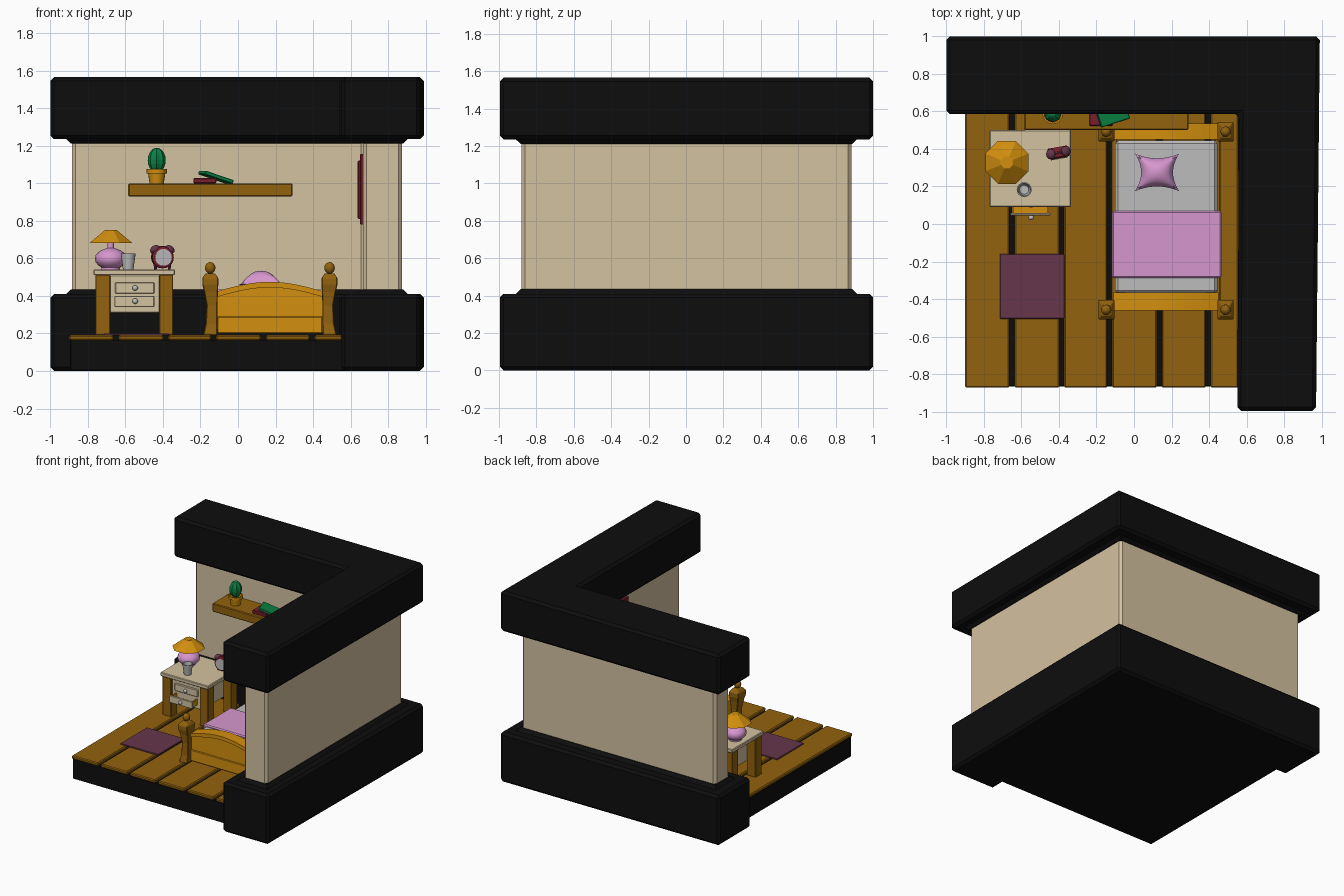
import bpy, bmesh, math
from mathutils import Vector

if "Cube" in bpy.data.objects:
    bpy.data.objects.remove(bpy.data.objects["Cube"])


def material(name, r, g, b):
    m = bpy.data.materials.new(name)
    m.diffuse_color = [(c / 255 / 12.92 if c < 11 else ((c / 255 + 0.055) / 1.055) ** 2.4)
                       for c in (r, g, b)] + [1]
    m.use_nodes = True
    m.node_tree.nodes["Principled BSDF"].inputs["Base Color"].default_value = m.diffuse_color
    return m


BLACK = material("black", 13, 13, 13)
BEIGE = material("beige", 212, 194, 160)
BROWN = material("brown wood", 146, 98, 14)
AMBER = material("amber", 210, 143, 14)
PINK = material("pink", 214, 150, 206)
PURPLE = material("dark purple", 102, 54, 76)
GREY = material("light grey", 188, 188, 188)
RED = material("dark red", 122, 30, 42)
GREEN = material("green", 10, 130, 68)


def finish(name, bm, mat, bevel=0, loc=(0, 0, 0), rot=(0, 0, 0), smooth=False):
    bmesh.ops.remove_doubles(bm, verts=bm.verts, dist=1e-5)
    bmesh.ops.recalc_face_normals(bm, faces=bm.faces)
    me = bpy.data.meshes.new(name)
    bm.to_mesh(me)
    bm.free()
    me.materials.append(mat)
    ob = bpy.data.objects.new(name, me)
    bpy.context.collection.objects.link(ob)
    ob.location = loc
    ob.rotation_euler = [math.radians(a) for a in rot]
    if bevel:
        b = ob.modifiers.new("bevel", "BEVEL")
        b.width, b.segments = bevel, 1
    if smooth:
        bpy.ops.object.select_all(action='DESELECT')
        ob.select_set(True)
        bpy.context.view_layer.objects.active = ob
        bpy.ops.object.shade_smooth_by_angle(angle=math.radians(40))
    return ob


def loft(name, rings, mat, caps=True, **kw):
    """Skin a list of closed point rings."""
    bm = bmesh.new()
    rows = [[bm.verts.new(p) for p in ring] for ring in rings]
    n = len(rows[0])
    for a, b in zip(rows, rows[1:]):
        for i in range(n):
            bm.faces.new((a[i], a[(i + 1) % n], b[(i + 1) % n], b[i]))
    if caps:
        for row in (rows[0], rows[-1]):
            if (row[0].co - row[1].co).length > 1e-4:
                bm.faces.new(row)
    return finish(name, bm, mat, **kw)


def box(name, x0, x1, y0, y1, z0, z1, mat, bevel=0.004, rot=(0, 0, 0)):
    c = Vector(((x0 + x1) / 2, (y0 + y1) / 2, (z0 + z1) / 2))
    h = Vector((x1, y1, z1)) - c
    rings = [[(sx * h.x, sy * h.y, s * h.z) for sx, sy in ((-1, -1), (1, -1), (1, 1), (-1, 1))]
             for s in (-1, 1)]
    return loft(name, rings, mat, bevel=bevel, loc=c, rot=rot)


def lathe(name, profile, mat, loc, sides=16, phase=0, rib=1, smooth=True, **kw):
    rings = []
    for r, z in profile:
        rings.append([(r * (rib if i % 2 else 1) * math.cos(2 * math.pi * (i + phase) / sides),
                       r * (rib if i % 2 else 1) * math.sin(2 * math.pi * (i + phase) / sides), z)
                      for i in range(sides)])
    return loft(name, rings, mat, loc=loc, smooth=smooth, **kw)


def ball(rx, rz, n=8):
    return [(rx * math.sin(math.pi * i / n), -rz * math.cos(math.pi * i / n)) for i in range(n + 1)]


def corner_block(name, inset, z0, z1, mat, bevel, taper=0, skew=0.0):
    """L-shaped block running along the back and the right side."""
    def ring(d, z):
        return [(-1 + d, 1 - d, z), (-1 + d, 0.585 + d, z), (0.56 + d, 0.585 + d, z),
                (0.55 + d, -0.995 + d, z), (0.99 - d - skew, -0.995 + d, z), (0.99 - d, 1 - d, z)]
    return loft(name, [ring(inset, z0), ring(inset + taper, z1)], mat, bevel=bevel)


# Wall, heavy base and cornice with thin sloped trims
corner_block("wall_base", 0, 0, 0.41, BLACK, 0.02, skew=0.02)
corner_block("wall_cornice", 0, 1.235, 1.565, BLACK, 0.02, skew=0.02)
corner_block("walls", 0.115, 0.38, 1.26, BEIGE, 0.02)
corner_block("base_trim", 0.075, 0.40, 0.435, BLACK, 0, 0.035)
corner_block("cornice_trim", 0.11, 1.212, 1.245, BLACK, 0, -0.035)

# Floor slab and planks
box("floor_slab", -0.895, 0.6, -0.865, 0.65, 0, 0.165, BLACK)
cuts = [-0.9, -0.65, -0.385, -0.13, 0.135, 0.395, 0.57]
for i, (a, b) in enumerate(zip(cuts, cuts[1:])):
    box(f"floor_plank_{i}", a + (0.013 if i else 0), b - 0.013, -0.872, 0.6, 0.163, 0.191, BROWN, 0.007)
box("rug", -0.715, -0.37, -0.505, -0.16, 0.188, 0.2, PURPLE, 0.003)

# Bed posts with ball finials
sections = [(0.19, 0.355, 0.282, 0.045), (0.25, 0.342, 0.28, 0.034), (0.35, 0.337, 0.28, 0.033),
            (0.42, 0.35, 0.277, 0.042), (0.46, 0.36, 0.275, 0.052), (0.495, 0.36, 0.275, 0.052),
            (0.52, 0.343, 0.292, 0.03)]
for sx, side in ((-1, "left"), (1, "right")):
    for yc, end in ((-0.457, "front"), (0.492, "back")):
        rings = [[(0.17 + sx * a, yc - h, z), (0.17 + sx * b, yc - h, z),
                  (0.17 + sx * b, yc + h, z), (0.17 + sx * a, yc + h, z)]
                 for z, a, b, h in sections]
        loft(f"bed_post_{end}_{side}", rings, BROWN, bevel=0.004)
        lathe(f"bed_finial_{end}_{side}", ball(0.028, 0.031), BROWN,
              (0.17 + sx * 0.318, yc, 0.549), 12)


# Arched headboard and footboard: panel, lower board and curved top rail
def arch(name, y0, y1, lo, hi, flat_bottom, mat):
    xs = [-0.11 + 0.56 * i / 12 for i in range(13)]
    rise = [0.05 * math.sin(math.pi * i / 12) for i in range(13)]
    pts = [(x, hi + r) for x, r in zip(xs, rise)]
    if flat_bottom:
        pts += [(xs[-1], lo), (xs[0], lo)]
    else:
        pts += [(x, lo + r) for x, r in zip(xs[::-1], rise[::-1])]
    loft(name, [[(x, y, z) for x, z in pts] for y in (y0, y1)], mat)


for end, y0, y1 in (("footboard", -0.46, -0.365), ("headboard", 0.45, 0.535)):
    arch(end + "_panel", y0 + 0.015, y1 - 0.015, 0.2, 0.41, True, AMBER)
    arch(end + "_top_rail", y0, y1, 0.395, 0.425, False, AMBER)
    box(end + "_lower_board", -0.11, 0.45, y0 + 0.005, y1 - 0.005, 0.2, 0.29, AMBER)

# Side rails, mattress, blanket
box("bed_rail_left", -0.12, -0.09, -0.42, 0.46, 0.22, 0.3, BROWN)
box("bed_rail_right", 0.43, 0.46, -0.42, 0.46, 0.22, 0.3, BROWN)
box("mattress", -0.1, 0.445, -0.37, 0.445, 0.25, 0.42, GREY, 0.015)
box("blanket", -0.117, 0.465, -0.288, 0.07, 0.33, 0.435, PINK, 0.008)

# Pillow: pinched cushion with four pointed corners
bm = bmesh.new()
N = 12
for s in (1, -0.5):
    grid = []
    for j in range(N + 1):
        for i in range(N + 1):
            u, v = 2 * i / N - 1, 2 * j / N - 1
            grid.append(bm.verts.new((0.118 * u * (1 - 0.28 * (1 - v * v)),
                                      0.1 * v * (1 - 0.25 * (1 - u * u)),
                                      s * 0.072 * ((1 - u * u) * (1 - v * v)) ** 0.5)))
    for j in range(N):
        for i in range(N):
            k = j * (N + 1) + i
            bm.faces.new((grid[k], grid[k + 1], grid[k + N + 2], grid[k + N + 1]))
finish("pillow", bm, PINK, loc=(0.123, 0.275, 0.462), smooth=True)

# Nightstand
box("nightstand_top", -0.77, -0.335, 0.09, 0.5, 0.51, 0.541, BEIGE, 0.005)
for x0, x1, side in ((-0.76, -0.68, "left"), (-0.42, -0.345, "right")):
    for y0, end in ((0.105, "front"), (0.405, "back")):
        box(f"nightstand_leg_{end}_{side}", x0, x1, y0, y0 + 0.08, 0.19, 0.512, BROWN)
box("nightstand_body", -0.685, -0.415, 0.125, 0.47, 0.31, 0.51, BEIGE)
box("upper_drawer_front", -0.655, -0.445, 0.112, 0.13, 0.412, 0.472, BEIGE)
# Lower drawer stands open
box("lower_drawer_front", -0.658, -0.445, 0.045, 0.058, 0.34, 0.4, BEIGE)
box("lower_drawer_floor", -0.65, -0.453, 0.055, 0.13, 0.345, 0.36, AMBER, 0)
for x in (-0.65, -0.463):
    box("lower_drawer_side", x, x + 0.01, 0.055, 0.13, 0.345, 0.393, AMBER, 0)
for y, z, n in ((0.1, 0.442, "upper"), (0.034, 0.372, "lower")):
    lathe(n + "_drawer_knob", ball(0.015, 0.013), GREY, (-0.548, y, z), 12, rot=(90, 0, 0))

# Table lamp
lathe("lamp_base", [(0.05, 0)] + [(r, z + 0.057) for r, z in ball(0.085, 0.057, 10)[2:-1]] +
      [(0.018, 0.115), (0.016, 0.17)], PINK, (-0.678, 0.33, 0.541))
lathe("lamp_shade", [(0.108, 0), (0.124, 0), (0.036, 0.068), (0.03, 0.07), (0.025, 0.06), (0.108, 0)],
      AMBER, (-0.677, 0.328, 0.681), 8, 0.5, smooth=False, caps=False)
lathe("lamp_shade_cap", [(0.033, 0), (0.033, 0.004)], AMBER, (-0.677, 0.328, 0.747), 8, 0.5, smooth=False)

# Drinking cup
lathe("cup", [(0.028, 0), (0.04, 0.086), (0.034, 0.086), (0.024, 0.008)], GREY, (-0.585, 0.183, 0.541))

# Alarm clock with twin bells
C = Vector((-0.403, 0.38, 0.605))
lathe("clock_body", [(0.05, -0.03), (0.058, -0.02), (0.058, 0.022), (0.045, 0.03)], RED, C, 20, rot=(90, 0, 10))
lathe("clock_face", [(0.045, 0.026), (0.045, 0.034)], GREY, C, 20, rot=(90, 0, 10))
for s, side in ((-1, "left"), (1, "right")):
    lathe("clock_bell_" + side, ball(0.028, 0.02), PURPLE, C + Vector((s * 0.04, s * 0.008, 0.043)), 12,
          rot=(0, s * 35, 0))
    lathe("clock_foot_" + side, [(0.007, 0), (0.01, 0.03)], PURPLE, C + Vector((s * 0.037, s * 0.006, -0.064)), 8)
lathe("clock_handle", [(0.007, -0.04), (0.007, 0.04)], PURPLE, C + Vector((0, 0, 0.055)), 8, rot=(0, 90, 10))

# Wall shelf, cactus and books
box("shelf", -0.585, 0.29, 0.5, 0.72, 0.93, 1.0, BROWN, 0.006)
P = (-0.433, 0.588, 1.0)
lathe("cactus_pot", [(0.038, 0), (0.046, 0.052), (0.054, 0.052), (0.055, 0.076), (0.046, 0.076),
                     (0.044, 0.062)], AMBER, P, 16)
lathe("cactus", ball(0.048, 0.066, 10), GREEN, (P[0], P[1], 1.123), 16, rib=0.87, smooth=False)
box("red_book", -0.238, -0.115, 0.523, 0.66, 1.0, 1.028, RED)
box("green_book", -0.2, -0.035, 0.535, 0.655, 1.022, 1.042, GREEN, 0.003, rot=(0, 18, 18))

# Poster on the right wall
box("wall_poster", 0.65, 0.68, -0.19, 0.25, 0.78, 1.155, RED)
box("poster_panel", 0.638, 0.655, -0.16, 0.22, 0.81, 1.12, RED)
